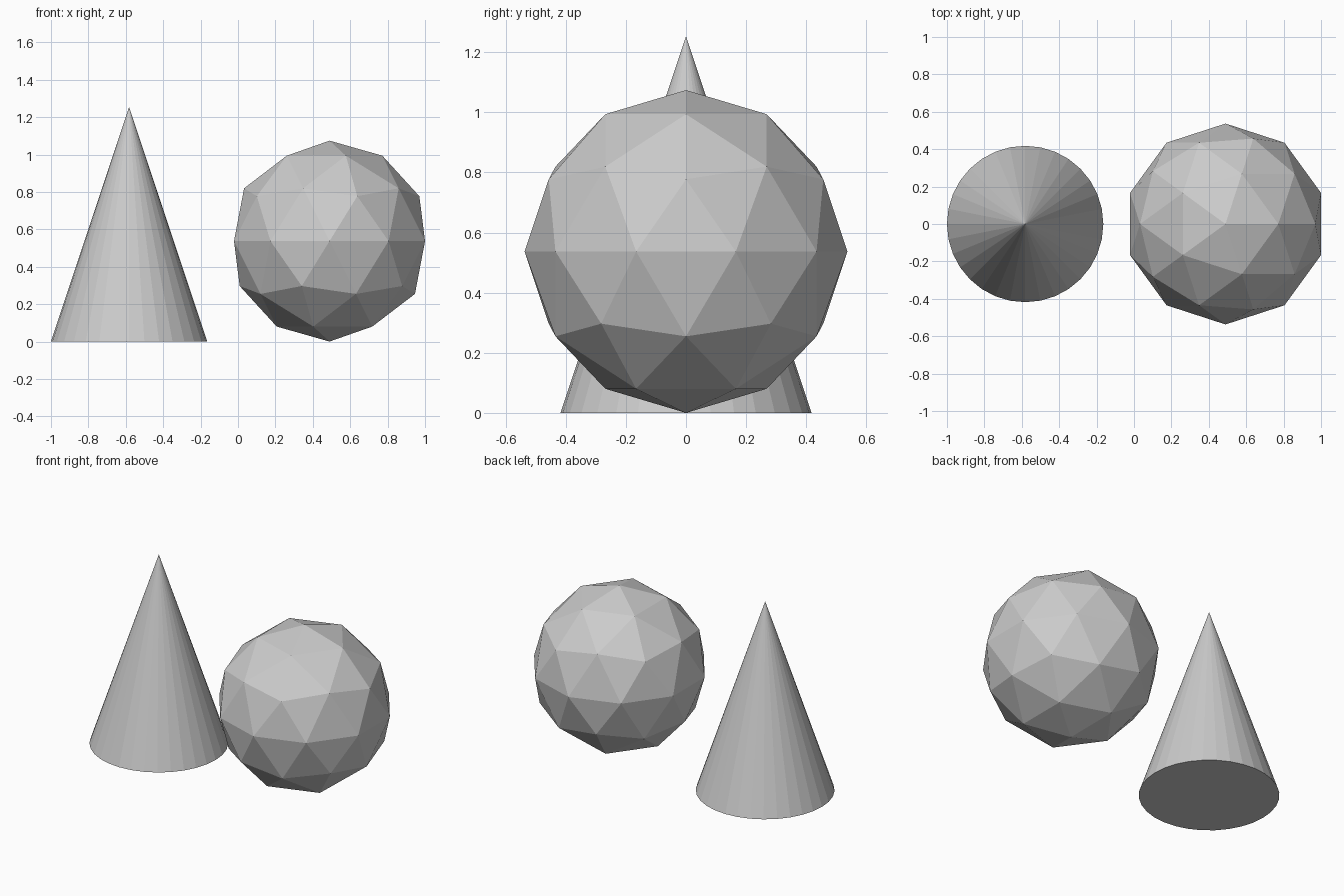
import bpy

# Remove the default cube only
cube = bpy.data.objects.get("Cube")
if cube:
    bpy.data.objects.remove(cube, do_unlink=True)

# Single grey material
GREY = (0.6, 0.6, 0.6, 1.0)
grey = bpy.data.materials.new("light_grey")
grey.use_nodes = True
grey.diffuse_color = GREY
for node in grey.node_tree.nodes:
    if node.type == "BSDF_PRINCIPLED":
        node.inputs["Base Color"].default_value = GREY


def finish(name):
    """Name the active primitive, colour it and keep its facets flat."""
    obj = bpy.context.active_object
    obj.name = obj.data.name = name
    obj.data.materials.append(grey)
    bpy.ops.object.shade_flat()
    return obj


# Tall pointed cone standing on the ground
cone_radius = 0.418
cone_height = 3 * cone_radius
bpy.ops.mesh.primitive_cone_add(
    vertices=32, radius1=cone_radius, radius2=0, depth=cone_height,
    location=(cone_radius - 1, 0, cone_height / 2))
finish("cone")

# Faceted ball resting on one corner
ball_radius = 0.537
bpy.ops.mesh.primitive_ico_sphere_add(
    subdivisions=2, radius=ball_radius,
    location=(1 - 0.951 * ball_radius, 0, ball_radius))
finish("faceted_ball")
